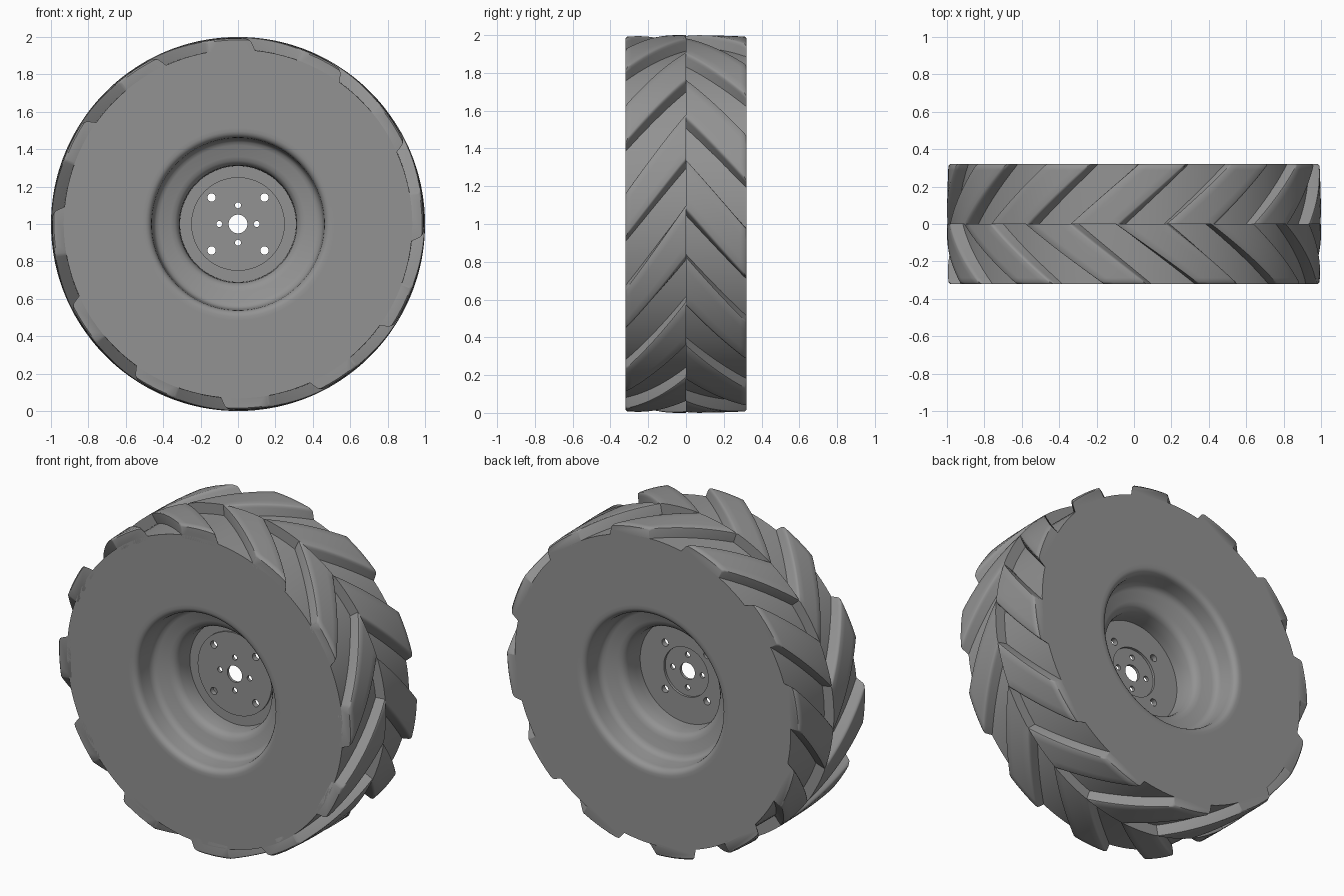
import bpy, bmesh
from math import sin, cos, pi, radians

if "Cube" in bpy.data.objects:
    bpy.data.objects.remove(bpy.data.objects["Cube"])

HALF = 0.32      # half width of the wheel
PITCH = 30       # degrees between lugs (12 per side)

# Dark grey finish shared by all parts
grey = bpy.data.materials.new("dark_grey")
grey.diffuse_color = (0.29, 0.29, 0.29, 1)
grey.use_nodes = True
grey.node_tree.nodes["Principled BSDF"].inputs["Base Color"].default_value = grey.diffuse_color


def polar(r, deg, y):
    a = radians(deg)
    return (r * cos(a), y, 1 + r * sin(a))


def smooth(ob, angle):
    bpy.ops.object.select_all(action='DESELECT')
    ob.select_set(True)
    bpy.context.view_layer.objects.active = ob
    bpy.ops.object.shade_smooth_by_angle(angle=radians(angle))


def finish(name, bm, angle=32):
    bmesh.ops.recalc_face_normals(bm, faces=bm.faces)
    mesh = bpy.data.meshes.new(name)
    bm.to_mesh(mesh)
    bm.free()
    mesh.materials.append(grey)
    ob = bpy.data.objects.new(name, mesh)
    bpy.context.collection.objects.link(ob)
    smooth(ob, angle)
    return ob


def lathe(name, profile, segs):
    """Revolve a closed (radius, y) profile around the axle."""
    bm = bmesh.new()
    rings = [[bm.verts.new(polar(r, 360 * i / segs, y)) for r, y in profile]
             for i in range(segs)]
    n = len(profile)
    for i in range(segs):
        a, b = rings[i], rings[(i + 1) % segs]
        for j in range(n):
            k = (j + 1) % n
            bm.faces.new((a[j], a[k], b[k], b[j]))
    return finish(name, bm)


def lugs(name, side, low0, low1, up0, up1):
    """Slanted tread bars from the centre line to one sidewall.
    low/up are the leading and trailing angles at centre (0) and edge (1)."""
    bm = bmesh.new()
    stations = [i / 10 for i in range(10)] + [0.97, 1.0]
    for k in range(12):
        rows = []
        for t in stations:
            low = low0 + (low1 - low0) * t + k * PITCH
            up = up0 + (up1 - up0) * t + k * PITCH
            top = 1 - 0.008 * t * t - (0.008 if t == 1 else 0)
            section = [(low - 2.2, 0.915), (low - 0.6, top - 0.02), (low - 0.3, top - 0.01),
                       (low + 0.15, top - 0.003), (low + 0.8, top)]
            section += [(low + (up - low) * f, top) for f in (0.25, 0.5, 0.75)]
            section += [(up - 0.6, top), (up - 0.15, top - 0.003), (up, top - 0.01), (up + 0.1, 0.915)]
            rows.append([bm.verts.new(polar(r, d, side * HALF * t)) for d, r in section])
        n = len(rows[0])
        for a, b in zip(rows, rows[1:]):
            for j in range(n):
                m = (j + 1) % n
                bm.faces.new((a[j], a[m], b[m], b[j]))
        bm.faces.new(rows[0])
        bm.faces.new(rows[-1])
    return finish(name, bm, 40)


# Tyre carcass and stepped rim bore
bore = [(0.515, 0), (0.495, 0), (0.482, 0.004), (0.471, 0.012), (0.464, 0.024), (0.461, 0.04),
        (0.455, 0.11), (0.450, 0.128), (0.438, 0.142), (0.42, 0.15), (0.36, 0.165),
        (0.338, 0.173), (0.322, 0.188), (0.314, 0.21), (0.31, 0.275)]
front = [(r, -HALF + d) for r, d in bore]
back = [(r, -y) for r, y in reversed(front)]
lathe("tyre_and_rim", [(0.935, 0), (0.932, -HALF), (0.92, -HALF)] + front + back
      + [(0.92, HALF), (0.932, HALF)], 120)

# Chevron tread, staggered between the two sides
lugs("front_lugs", -1, 20, -4, 35.7, 9.5)
lugs("back_lugs", 1, 4.5, -16.5, 20, -1.5)

# Thin hub disc with raised plate in front and shallow round recess behind
disc = lathe("hub_disc", [(0.05, -0.032), (0.25, -0.032), (0.25, -0.022), (0.318, -0.022),
                          (0.318, 0.0), (0.15, 0.0), (0.15, -0.015), (0.05, -0.015)], 96)

# Bolt holes
bm = bmesh.new()
for dist, rad, start in ((0.1, 0.016, 0), (0.2, 0.022, 45)):
    for k in range(4):
        cx, _, cz = polar(dist, start + 90 * k, 0)
        ends = [[bm.verts.new((cx + rad * cos(2 * pi * i / 24), y, cz + rad * sin(2 * pi * i / 24)))
                 for i in range(24)] for y in (-0.2, 0.2)]
        bm.faces.new(ends[0])
        bm.faces.new(ends[1])
        for i in range(24):
            j = (i + 1) % 24
            bm.faces.new((ends[0][i], ends[0][j], ends[1][j], ends[1][i]))
cutter = finish("bolt_hole_cutter", bm)
cutter.hide_render = True
cutter.display_type = 'WIRE'
mod = disc.modifiers.new("bolt_holes", 'BOOLEAN')
mod.operation = 'DIFFERENCE'
mod.solver = 'EXACT'
mod.object = cutter
bpy.context.view_layer.objects.active = disc
bpy.ops.object.modifier_apply(modifier=mod.name)
bpy.data.objects.remove(cutter)
smooth(disc, 30)
